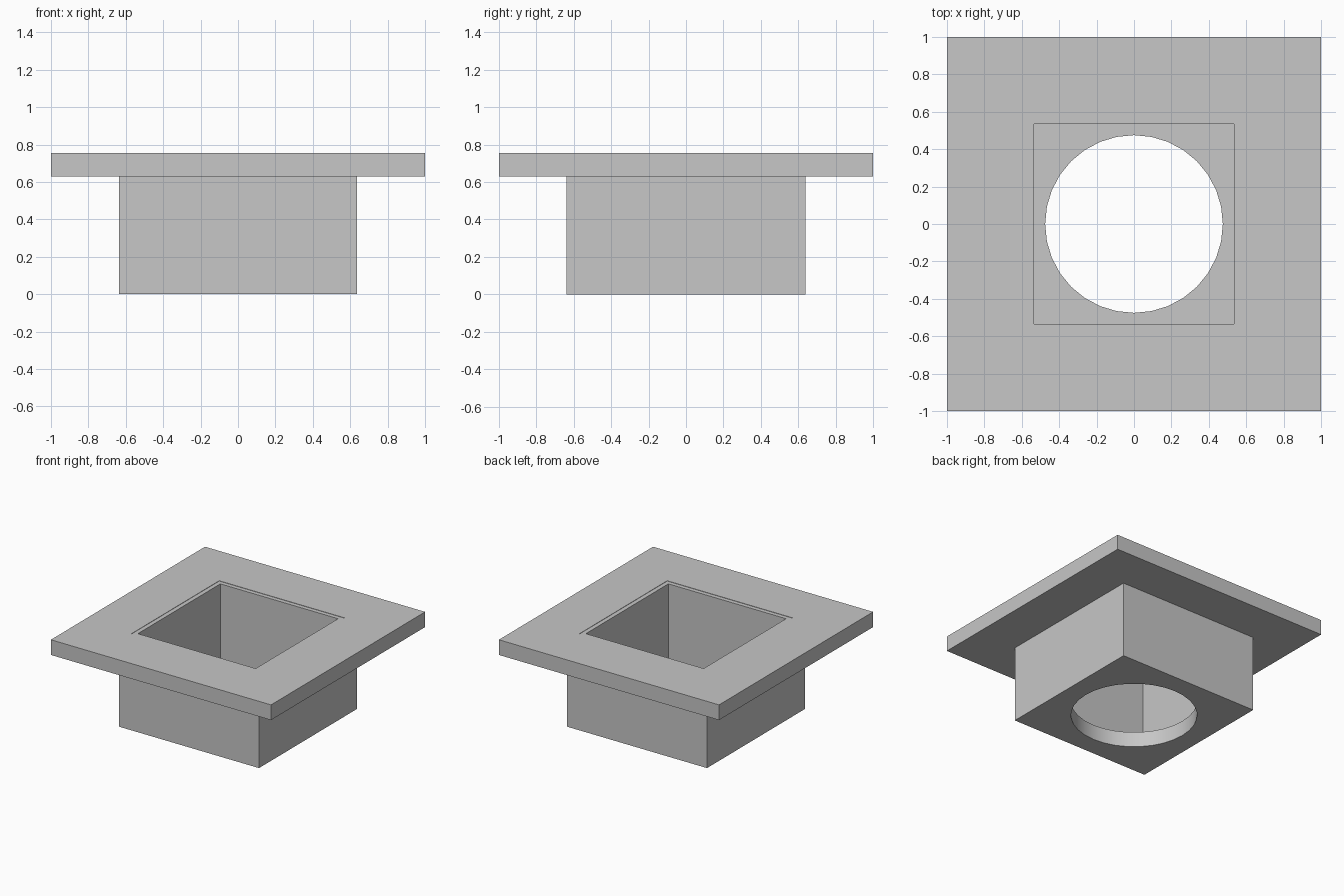
import bpy
import math

default_cube = bpy.data.objects.get("Cube")
if default_cube:
    bpy.data.objects.remove(default_cube, do_unlink=True)

TOP = 0.755        # top of the flange
SEAT = 0.63        # underside of the flange
FLOOR = 0.125      # thickness of the casing floor
CAVITY = 0.535     # half width of the square well

grey = bpy.data.materials.new("plain grey")
grey.use_nodes = True
grey.diffuse_color = (0.57, 0.57, 0.57, 1)
grey.node_tree.nodes["Principled BSDF"].inputs["Base Color"].default_value = grey.diffuse_color


def block(name, half, z0, z1):
    """Square block of the given half width between two heights."""
    bpy.ops.mesh.primitive_cube_add(size=1, location=(0, 0, (z0 + z1) / 2))
    obj = bpy.context.object
    obj.name = name
    obj.scale = (2 * half, 2 * half, z1 - z0)
    bpy.ops.object.transform_apply(location=True, rotation=False, scale=True)
    obj.data.materials.append(grey)
    return obj


def cut(obj, cutter):
    """Subtract the cutter from the object, then discard it."""
    cutter.hide_render = True
    mod = obj.modifiers.new("cut", 'BOOLEAN')
    mod.operation = 'DIFFERENCE'
    mod.solver = 'EXACT'
    mod.object = cutter
    bpy.ops.object.select_all(action='DESELECT')
    obj.select_set(True)
    bpy.context.view_layer.objects.active = obj
    bpy.ops.object.modifier_apply(modifier=mod.name)
    bpy.data.objects.remove(cutter, do_unlink=True)


# Square casing with a deep well and a round outlet through its floor
casing = block("casing", 0.637, 0, SEAT)
cut(casing, block("well_cutter", CAVITY, FLOOR, 1))
bpy.ops.mesh.primitive_cylinder_add(vertices=32, radius=0.475, depth=0.4)
outlet = bpy.context.object
outlet.data.materials.append(grey)
cut(casing, outlet)
bpy.ops.object.shade_smooth_by_angle(angle=math.radians(30))

# Wide flange with a hairline step around the mouth of the well
flange = block("flange", 1, SEAT, TOP)
cut(flange, block("step_cutter", 0.57, TOP - 0.003, 1))
cut(flange, block("mouth_cutter", CAVITY, 0.3, 1.2))
